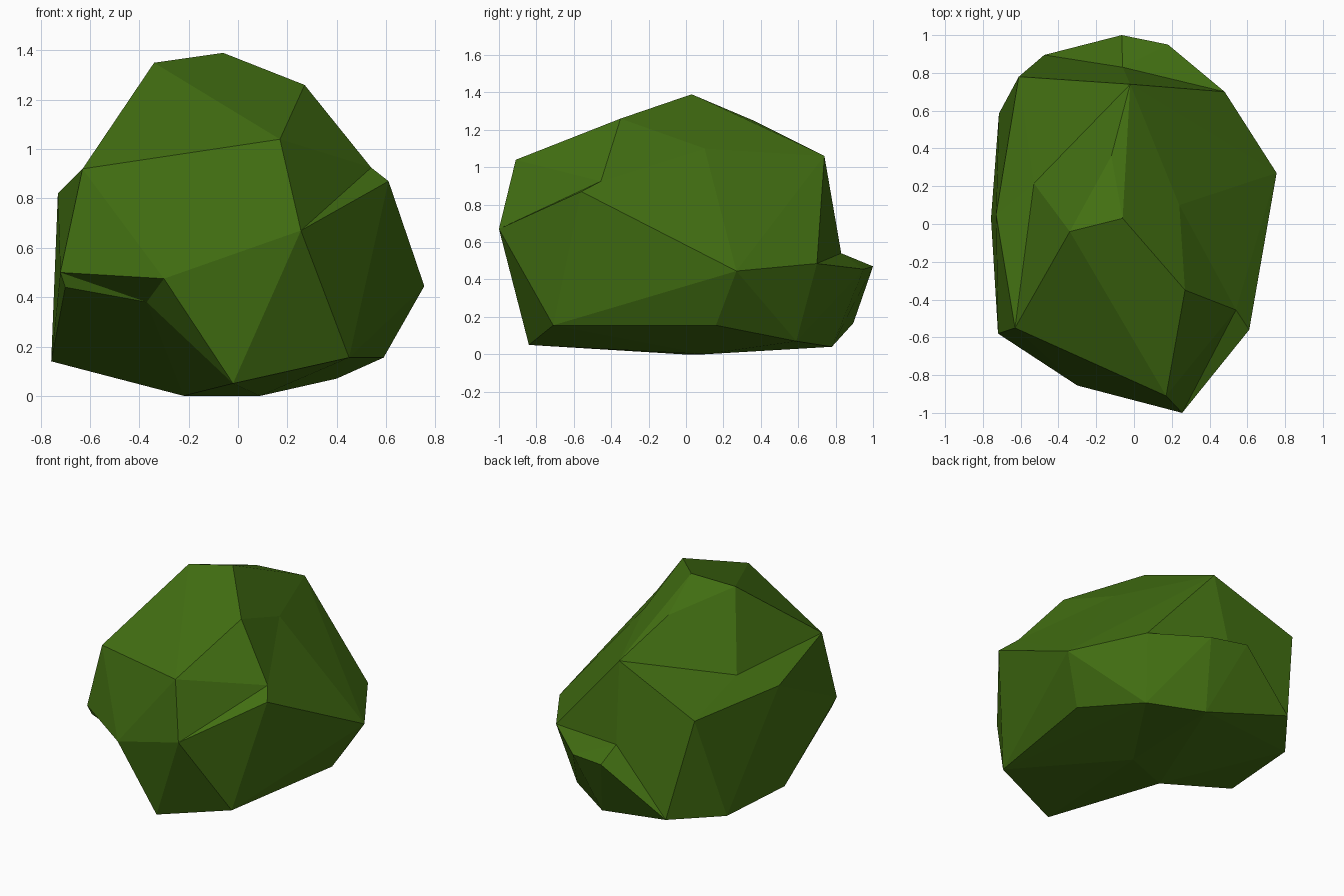
import bpy
import bmesh

# Remove the default object
cube = bpy.data.objects.get("Cube")
if cube:
    bpy.data.objects.remove(cube, do_unlink=True)

# Outer corners of the boulder, grouped by where they sit
crown = {
    "peak": (-.06, .03, 1.39), "peak_right": (-.34, -.04, 1.35),
    "peak_left": (.27, -.35, 1.26), "peak_back": (-.12, .36, 1.25),
    "slope_left": (.24, .10, 1.10), "brow": (.17, -.91, 1.04),
    "rear_brow": (-.02, .74, 1.06), "right_brow": (-.63, -.55, .92),
}
waist = {
    "left_knob": (.61, -.56, .87), "nose": (.255, -1, .67),
    "left_tip": (.755, .27, .445), "chin": (-.30, -.855, .475),
    "right_lip": (-.72, -.58, .50), "right_shoulder": (-.73, .05, .82),
    "rear_shoulder": (-.61, .78, .825), "rear_left": (.48, .70, .485),
    "tail": (-.065, 1, .47), "tail_left": (.18, .95, .455),
}
base = {
    "left_foot": (.59, .16, .155), "front_left_foot": (.45, -.71, .155),
    "rear_left_foot": (.40, .59, .07), "rear_foot": (.08, .78, .04),
    "rear_right_foot": (-.475, .895, .167), "back_right_foot": (-.715, .585, .14),
    "right_foot": (-.757, .03, .14), "front_foot": (-.02, -.84, .05),
    "sole_left": (.09, .10, 0), "sole_right": (-.22, -.02, 0),
}

bm = bmesh.new()
corner = {}
for group in (crown, waist, base):
    for name, position in group.items():
        corner[name] = bm.verts.new(position)

# Solid convex boulder
bmesh.ops.convex_hull(bm, input=list(bm.verts), use_existing_faces=False)
bmesh.ops.delete(bm, geom=[v for v in bm.verts if not v.link_faces], context="VERTS")


def dent(name, position, rim):
    """Replace the faces inside a rim of corners by a fan meeting at one sunken point."""
    ring = {corner[n] for n in rim.split() if corner[n].is_valid}
    patch = [f for f in bm.faces if all(v in ring for v in f.verts)]
    if not patch:
        return
    bmesh.ops.delete(bm, geom=patch, context="FACES")
    edges = [e for e in bm.edges if e.is_boundary]
    corner[name] = bm.verts.new(position)
    for edge in edges:
        bm.faces.new((edge.verts[0], edge.verts[1], corner[name]))


# Crease beside the nose
dent("left_crease", (.54, -.455, .925),
     "peak_left brow nose left_knob left_tip slope_left")
# Hollow on the upper right slope
dent("right_hollow", (-.53, .215, .90),
     "peak_right right_brow right_shoulder rear_shoulder rear_brow peak_back")
# Ledge at the back
dent("rear_ledge", (-.06, .83, .54),
     "rear_brow rear_shoulder rear_right_foot tail tail_left rear_left")
# Overhang under the front right side
dent("undercut", (-.37, -.64, .38),
     "right_lip chin front_foot sole_right right_foot")
dent("undercut_edge", (-.70, -.56, .44), "undercut right_lip right_foot")

bmesh.ops.recalc_face_normals(bm, faces=list(bm.faces))
mesh = bpy.data.meshes.new("boulder")
bm.to_mesh(mesh)
bm.free()

# Single moss green colour, flat shaded
green = bpy.data.materials.new("moss_green")
green.use_nodes = True
color = (.055, .16, .006, 1)
green.diffuse_color = color
green.node_tree.nodes["Principled BSDF"].inputs["Base Color"].default_value = color
mesh.materials.append(green)

boulder = bpy.data.objects.new("boulder", mesh)
bpy.context.collection.objects.link(boulder)
